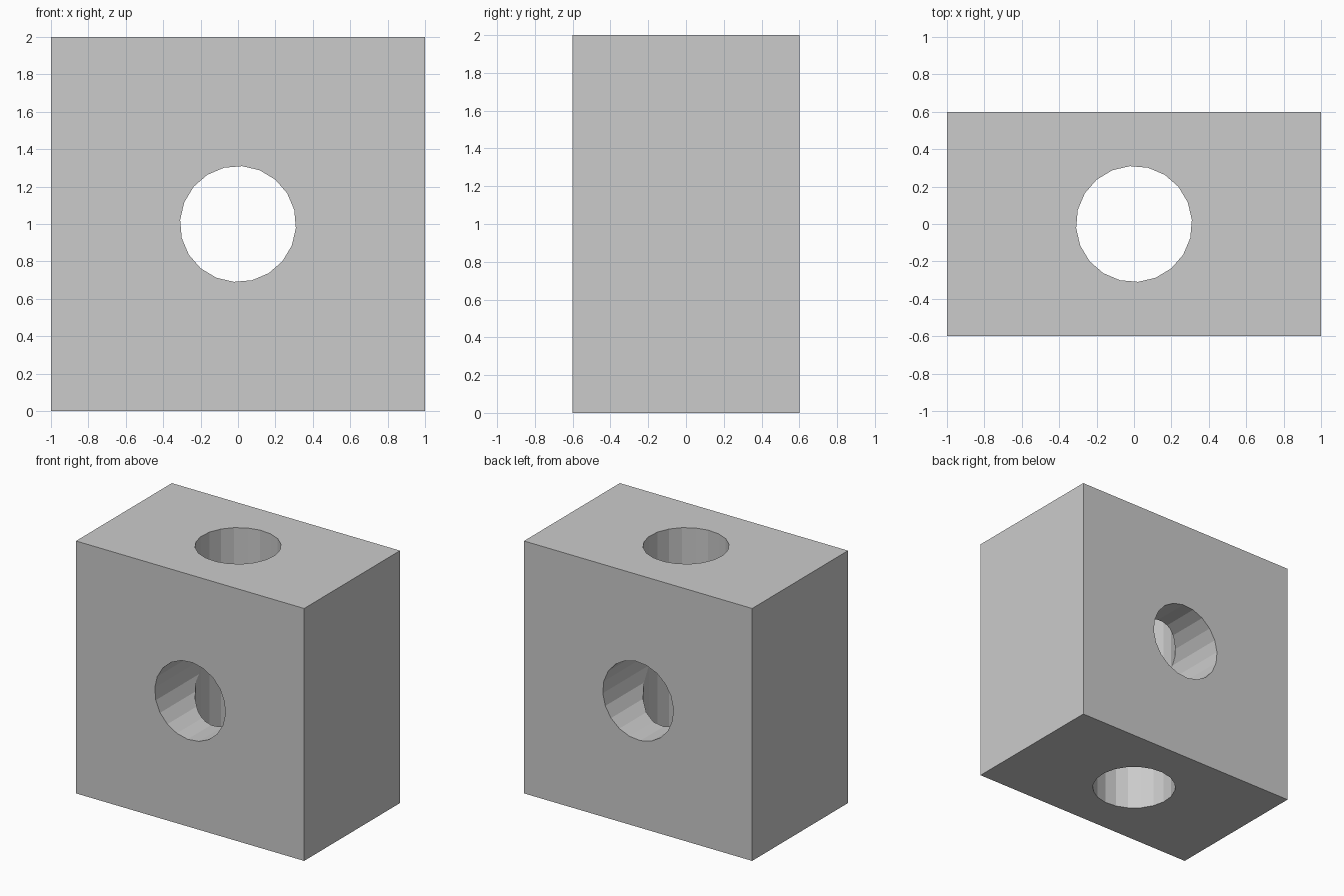
import bpy
from math import radians

if "Cube" in bpy.data.objects:
    bpy.data.objects.remove(bpy.data.objects["Cube"])


def cutter(name, location, rotation):
    bpy.ops.mesh.primitive_cylinder_add(vertices=20, radius=0.31, depth=3,
                                        location=location, rotation=rotation)
    ob = bpy.context.object
    ob.name = name
    ob.hide_render = True
    ob.hide_set(True)
    return ob


# Solid block
bpy.ops.mesh.primitive_cube_add(size=1, location=(0, 0, 1))
block = bpy.context.object
block.name = "drilled_block"
block.scale = (2, 1.2, 2)
bpy.ops.object.transform_apply(location=True, rotation=True, scale=True)

# Two through holes crossing at the centre
holes = [cutter("depth_hole_cutter", (0, 0, 1), (radians(90), radians(4), 0)),
         cutter("vertical_hole_cutter", (0, 0, 1), (0, 0, radians(4)))]
for hole in holes:
    mod = block.modifiers.new(hole.name, 'BOOLEAN')
    mod.operation = 'DIFFERENCE'
    mod.solver = 'EXACT'
    mod.object = hole
